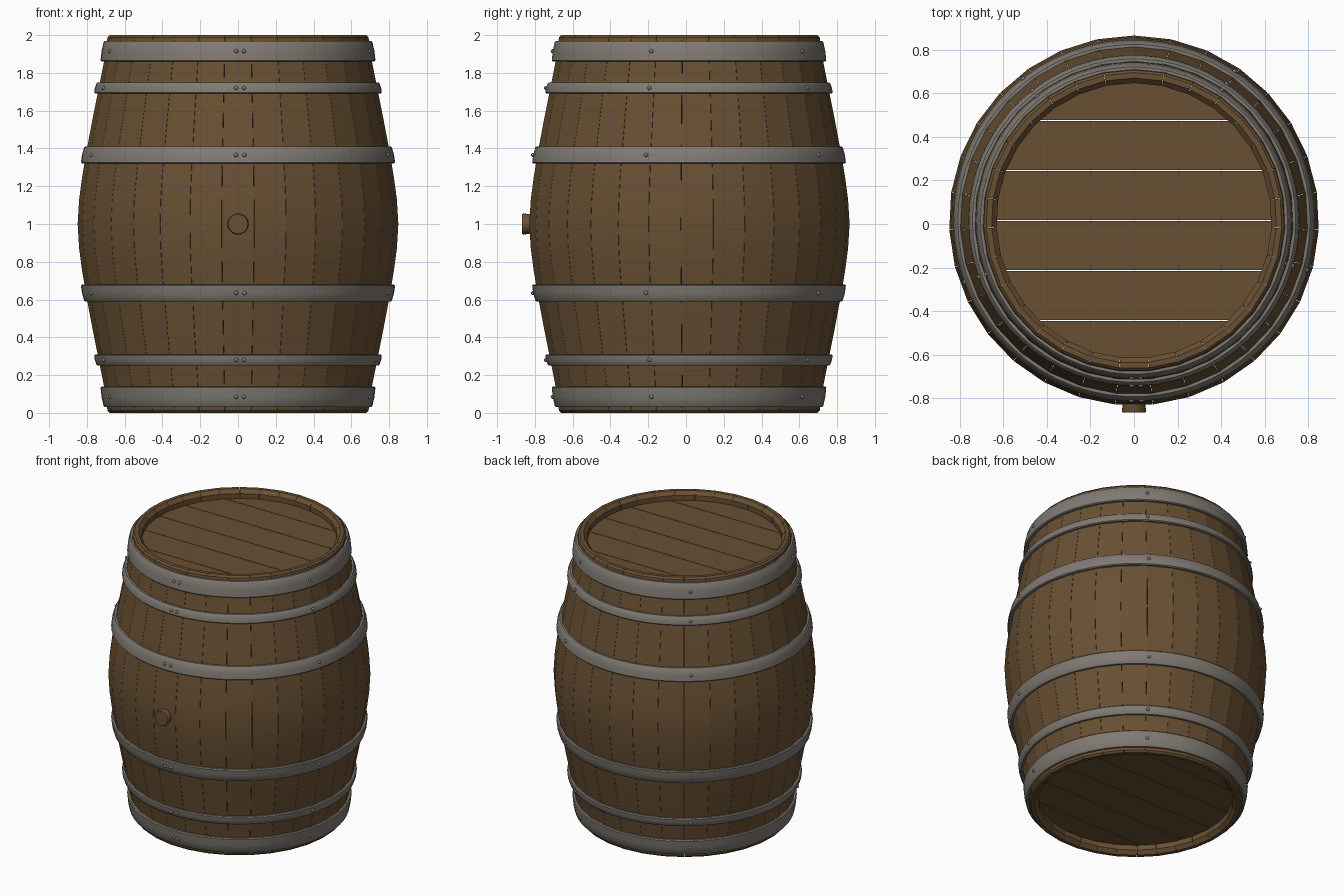
import bpy, bmesh, math

if "Cube" in bpy.data.objects:
    bpy.data.objects.remove(bpy.data.objects["Cube"])

CY = 0.016          # the body sits slightly back because the bung sticks out in front
STAVES = 31
HALF = [(0.0, 0.69), (0.15, 0.712), (0.28, 0.738), (0.45, 0.772),
        (0.63, 0.806), (0.75, 0.826), (0.87, 0.842), (1.0, 0.85)]
PROFILE = HALF + [(2 - z, r) for z, r in reversed(HALF[:-1])]


def material(name, rgb):
    m = bpy.data.materials.new(name)
    m.diffuse_color = (*rgb, 1)
    m.use_nodes = True
    m.node_tree.nodes["Principled BSDF"].inputs["Base Color"].default_value = m.diffuse_color
    return m


WOOD = material("barrel wood", (0.140, 0.080, 0.033))
IRON = material("hoop iron", (0.215, 0.195, 0.170))


def body_radius(z):
    for (z0, r0), (z1, r1) in zip(PROFILE, PROFILE[1:]):
        if z0 <= z <= z1:
            return r0 + (r1 - r0) * (z - z0) / (z1 - z0)
    return PROFILE[-1][1]


def finish(name, bm, mat, angle=35):
    bmesh.ops.recalc_face_normals(bm, faces=bm.faces)
    me = bpy.data.meshes.new(name)
    bm.to_mesh(me)
    bm.free()
    me.materials.append(mat)
    ob = bpy.data.objects.new(name, me)
    bpy.context.collection.objects.link(ob)
    ob.location.y = CY
    bpy.ops.object.select_all(action='DESELECT')
    bpy.context.view_layer.objects.active = ob
    ob.select_set(True)
    bpy.ops.object.shade_smooth_by_angle(angle=math.radians(angle))
    return ob


def sweep(bm, section, angles, closed):
    """Sweep a closed (z, r) section around the barrel axis."""
    rings = [[bm.verts.new((r * math.cos(a), r * math.sin(a), z)) for z, r in section]
             for a in angles]
    n = len(section)
    pairs = list(zip(rings, rings[1:]))
    if closed:
        pairs.append((rings[-1], rings[0]))
    for p, q in pairs:
        for i in range(n):
            j = (i + 1) % n
            bm.faces.new((p[i], p[j], q[j], q[i]))
    if not closed:
        bm.faces.new(rings[0])
        bm.faces.new(rings[-1][::-1])


# Staves: separate curved boards with a bevelled rim at both ends
outer = [(0.0, 0.68), (0.012, 0.692)] + PROFILE[1:-1] + [(1.988, 0.692), (2.0, 0.68)]
inner = [(2.0, 0.655), (1.975, 0.632), (1.9, 0.632)]
inner += [(z, r - 0.06) for z, r in reversed(PROFILE[2:-2])]
inner += [(0.1, 0.632), (0.025, 0.632), (0.0, 0.655)]
bm = bmesh.new()
step = 2 * math.pi / STAVES
for k in range(STAVES):
    mid = -math.pi / 2 + k * step
    sweep(bm, outer + inner, [mid - step / 2 + 0.001, mid + step / 2 - 0.001], False)
finish("staves", bm, WOOD)


# Heads: round lids made of six boards with thin gaps
def head(name, z0, z1):
    bm = bmesh.new()
    R, w, gap = 0.645, 0.23, 0.002
    for k in range(-3, 3):
        lo, hi = max(k * w + gap, -R + 0.001), min((k + 1) * w - gap, R - 0.001)
        ys = [lo + (hi - lo) * i / 10 for i in range(11)]
        right = [(math.sqrt(R * R - y * y), y) for y in ys]
        outline = right + [(-x, y) for x, y in reversed(right)]
        low = [bm.verts.new((x, y, z0)) for x, y in outline]
        top = [bm.verts.new((x, y, z1)) for x, y in outline]
        bm.faces.new(low[::-1])
        bm.faces.new(top)
        for i in range(len(low)):
            j = (i + 1) % len(low)
            bm.faces.new((low[i], low[j], top[j], top[i]))
    finish(name, bm, WOOD)


head("top_head", 1.90, 1.94)
head("bottom_head", 0.06, 0.10)


# Hoops: thin bands hugging the staves, mirrored top to bottom
def hoop(name, z0, z1, t=0.017):
    r0, r1, b = body_radius(z0), body_radius(z1), 0.006
    section = [(z0, r0 - 0.012), (z0, r0 + t - b), (z0 + b, r0 + t),
               ((z0 + z1) / 2, (r0 + r1) / 2 + t + 0.003),
               (z1 - b, r1 + t), (z1, r1 + t - b), (z1, r1 - 0.012)]
    bm = bmesh.new()
    sweep(bm, section, [2 * math.pi * i / 62 for i in range(62)], True)
    finish(name, bm, IRON, 40)


# Rivets: a pair at the front seam and single ones around each hoop
def rivets(name, z):
    bm = bmesh.new()
    r = body_radius(z) + 0.019
    for deg in (-90.8, -87.6, -16, 56, 128, 200):
        a = math.radians(deg)
        s = bmesh.ops.create_uvsphere(bm, u_segments=10, v_segments=6, radius=0.011)
        bmesh.ops.translate(bm, verts=s["verts"],
                            vec=(r * math.cos(a), r * math.sin(a), z))
    finish(name, bm, IRON)


for label, z0, z1 in (("end", 0.03, 0.14), ("quarter", 0.25, 0.31), ("bilge", 0.59, 0.68)):
    for side in ("lower", "upper"):
        a, b = (z0, z1) if side == "lower" else (2 - z1, 2 - z0)
        hoop(f"{side}_{label}_hoop", a, b)
        rivets(f"{side}_{label}_rivets", (a + b) / 2)

# Bung: tapered plug in the front of the belly
bm = bmesh.new()
bung = [(-0.80, 0.045), (-0.875, 0.056), (-0.883, 0.052)]
rings = [[bm.verts.new((r * math.cos(i * math.pi / 12), y, 1 + r * math.sin(i * math.pi / 12)))
          for i in range(24)] for y, r in bung]
for p, q in zip(rings, rings[1:]):
    for i in range(24):
        j = (i + 1) % 24
        bm.faces.new((p[i], p[j], q[j], q[i]))
bm.faces.new(rings[0])
bm.faces.new(rings[-1])
finish("bung", bm, WOOD)
